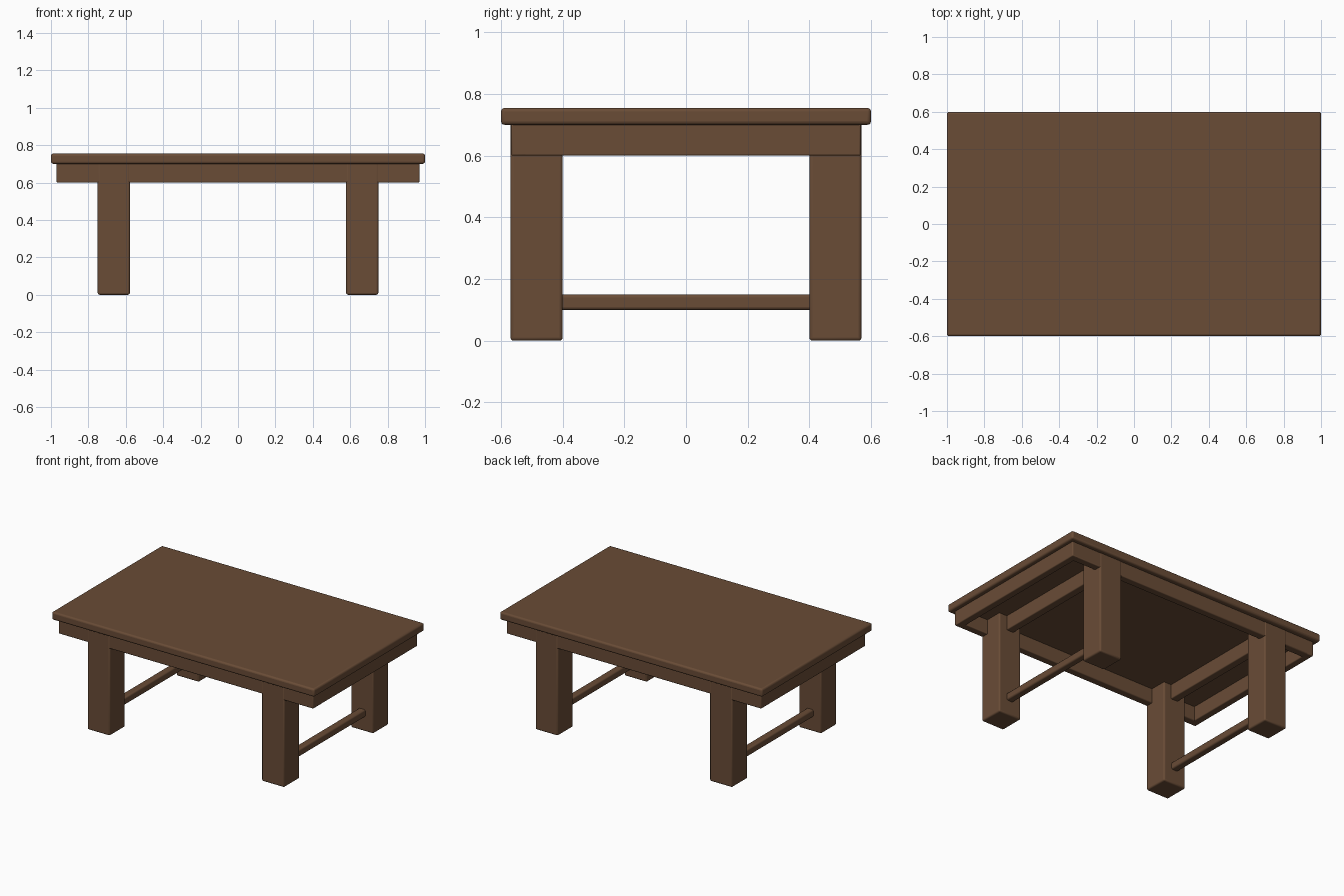
import bpy

if "Cube" in bpy.data.objects:
    bpy.data.objects.remove(bpy.data.objects["Cube"])

wood = bpy.data.materials.new("brown wood")
wood.diffuse_color = (0.142, 0.072, 0.037, 1)
wood.use_nodes = True
wood.node_tree.nodes["Principled BSDF"].inputs["Base Color"].default_value = wood.diffuse_color


def box(name, x, y, z, bevel=0.01):
    """Softly rounded box from (min, max) ranges."""
    bpy.ops.mesh.primitive_cube_add(size=1)
    ob = bpy.context.object
    ob.name = name
    for v in ob.data.vertices:
        v.co = [r[0] if c < 0 else r[1] for c, r in zip(v.co, (x, y, z))]
    ob.data.materials.append(wood)
    mod = ob.modifiers.new("soft edges", "BEVEL")
    mod.width = bevel
    mod.segments = 3
    bpy.ops.object.shade_smooth_by_angle()
    return ob


def side(s, a, b):
    """Range a..b mirrored to the side s."""
    return tuple(sorted((s * a, s * b)))


# Table top
box("table_top", (-1, 1), (-0.6, 0.6), (0.70, 0.755), 0.012)

# Long aprons under the front and back edges
for sy, n in ((-1, "front"), (1, "back")):
    box(n + "_apron", (-0.97, 0.97), side(sy, 0.515, 0.567), (0.60, 0.71), 0.006)

for sx, n in ((-1, "left"), (1, "right")):
    # End apron, cross beam between the legs, and low stretcher
    box(n + "_apron", side(sx, 0.92, 0.97), (-0.567, 0.567), (0.60, 0.71), 0.006)
    box(n + "_cross_beam", side(sx, 0.635, 0.69), (-0.53, 0.53), (0.60, 0.71), 0.006)
    box(n + "_stretcher", side(sx, 0.64, 0.69), (-0.42, 0.42), (0.10, 0.15))
    # Square legs
    for sy, m in ((-1, "front"), (1, "back")):
        box(f"{m}_{n}_leg", side(sx, 0.578, 0.75), side(sy, 0.40, 0.569), (0, 0.71))
